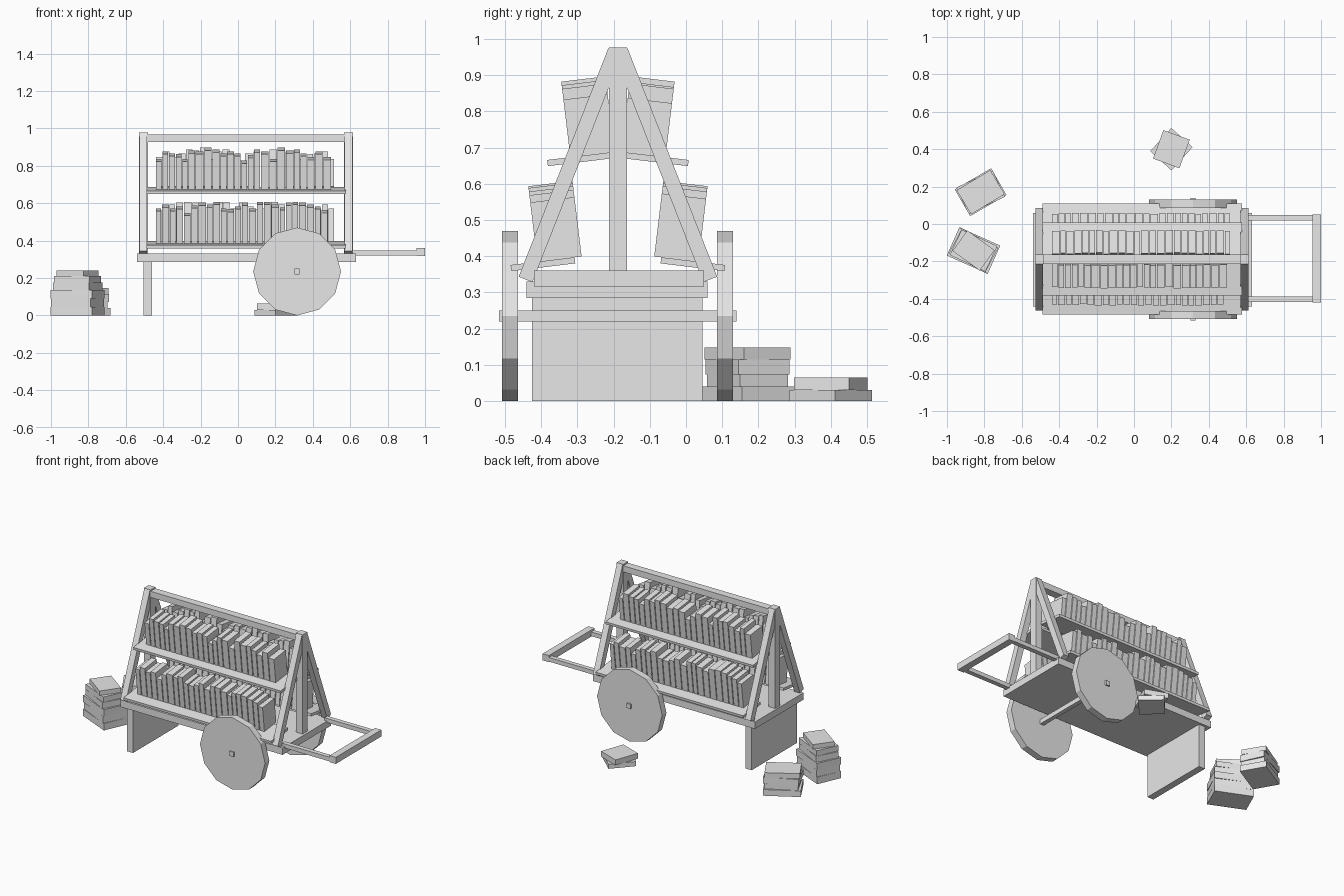
import bpy, bmesh, math, random
from mathutils import Matrix, Vector

if "Cube" in bpy.data.objects:
    bpy.data.objects.remove(bpy.data.objects["Cube"])

random.seed(4)
CY = -0.188          # centre line of the cart
TILT = 0.12          # shelf slope

grey = bpy.data.materials.new("light_grey")
grey.diffuse_color = (0.8, 0.8, 0.8, 1)
grey.use_nodes = True
grey.node_tree.nodes["Principled BSDF"].inputs["Base Color"].default_value = grey.diffuse_color


def finish(bm, name):
    me = bpy.data.meshes.new(name)
    bm.to_mesh(me)
    bm.free()
    me.materials.append(grey)
    ob = bpy.data.objects.new(name, me)
    bpy.context.collection.objects.link(ob)
    return ob


def add_box(bm, centre, size, rot=Matrix()):
    m = Matrix.Translation(centre) @ rot @ Matrix.Diagonal((*size, 1))
    bmesh.ops.create_cube(bm, size=1, matrix=m)


def box(name, x, y, z):
    """Upright box from (min, max) ranges."""
    bm = bmesh.new()
    r = (x, y, z)
    add_box(bm, [(a + b) / 2 for a, b in r], [b - a for a, b in r])
    return finish(bm, name)


# cart bed, rear support panel, axle
box("bed", (-0.54, 0.63), (-0.44, 0.06), (0.285, 0.33))
box("support_panel", (-0.505, -0.46), (-0.425, 0.045), (0, 0.29))
box("axle", (0.302, 0.33), (-0.517, 0.14), (0.22, 0.25))

# twelve-sided wheels
for name, y in (("front_wheel", -0.486), ("back_wheel", 0.108)):
    bm = bmesh.new()
    m = Matrix.Translation((0.316, y, 0.235)) @ Matrix.Rotation(math.pi / 2, 4, 'X')
    bmesh.ops.create_cone(bm, cap_ends=True, segments=12, radius1=0.235,
                          radius2=0.235, depth=0.044, matrix=m)
    finish(bm, name)

# pull handle
box("front_handle_arm", (0.61, 0.96), (-0.417, -0.387), (0.32, 0.347))
box("back_handle_arm", (0.61, 0.96), (0.019, 0.049), (0.32, 0.347))
box("handle_grip", (0.955, 1.0), (-0.42, 0.05), (0.317, 0.36))

# end frames: a post and two leaning legs at each end, joined by a ridge beam
for end, x in (("left", -0.506), ("right", 0.591)):
    box(end + "_post", (x - 0.024, x + 0.024), (CY - 0.025, CY + 0.025), (0.33, 0.977))
    for side, s in (("front", -1), ("back", 1)):
        lo = Vector((x, CY + s * 0.255, 0.336))
        hi = Vector((x, CY + s * 0.007, 0.968))
        d = hi - lo
        rot = Matrix.Rotation(math.atan2(-d.y, d.z), 4, 'X')
        bm = bmesh.new()
        add_box(bm, (lo + hi) / 2, (0.041, 0.041, d.length), rot)
        finish(bm, f"{end}_{side}_leg")
box("ridge_beam", (-0.484, 0.57), (CY - 0.025, CY + 0.025), (0.928, 0.968))

# sloping shelves with rows of books
UPPER = [15, 19, 18, 17.5, 15, 19.5, 19, 21, 20, 18, 19, 18, 14, 17, 20, 19,
         15, 21, 19.5, 20, 18, 16, 19, 16]
LOWER = [17.5, 19.5, 17.5, 18.5, 15, 19, 20.5, 19.5, 21, 17.5, 17, 18.5, 20.5,
         17.5, 21, 21, 19.5, 18, 20.5, 21, 20.5, 19.5, 18.5, 16.5]
for level, off, z, shift, heights in (("upper", 0.106, 0.668, 0.037, UPPER),
                                      ("lower", 0.207, 0.378, 0.047, LOWER)):
    for side, s in (("front", -1), ("back", 1)):
        rot = Matrix.Rotation(-s * TILT, 4, 'X')
        c = Vector((0, CY + s * off, z))
        bm = bmesh.new()
        add_box(bm, c + Vector((0.044, 0, 0)), (1.065, 0.178, 0.017), rot)
        finish(bm, f"{level}_{side}_shelf")
        if s > 0:
            heights = heights[::-1]
        bm = bmesh.new()
        x = -0.44
        for h in heights:
            w = random.uniform(0.03, 0.045)
            h *= 0.01
            local = Vector((x + w / 2, -s * shift, 0.0085 + h / 2))
            add_box(bm, c + rot @ local, (w - 0.003, 0.123, h), rot)
            x += w + 0.002
        finish(bm, f"{level}_{side}_books")

# loose book stacks: (length, width, top height, turn in degrees)
STACKS = {
    "tall_book_stack": (-0.858, -0.142, [
        (0.24, 0.165, 0.045, -24), (0.235, 0.16, 0.09, -26), (0.24, 0.165, 0.135, -24),
        (0.22, 0.15, 0.175, -28), (0.21, 0.15, 0.21, -25), (0.18, 0.135, 0.24, -36)]),
    "middle_book_stack": (-0.82, 0.17, [
        (0.225, 0.165, 0.04, 30), (0.2, 0.15, 0.073, 27),
        (0.215, 0.155, 0.115, 25), (0.21, 0.15, 0.148, 31)]),
    "low_book_stack": (0.2, 0.4, [
        (0.153, 0.168, 0.03, -42), (0.15, 0.162, 0.065, -20)]),
}
for name, (x, y, books) in STACKS.items():
    bm = bmesh.new()
    base = 0
    for l, w, top, turn in books:
        add_box(bm, (x, y, (base + top) / 2), (l, w, top - base),
                Matrix.Rotation(math.radians(turn), 4, 'Z'))
        base = top
    finish(bm, name)
